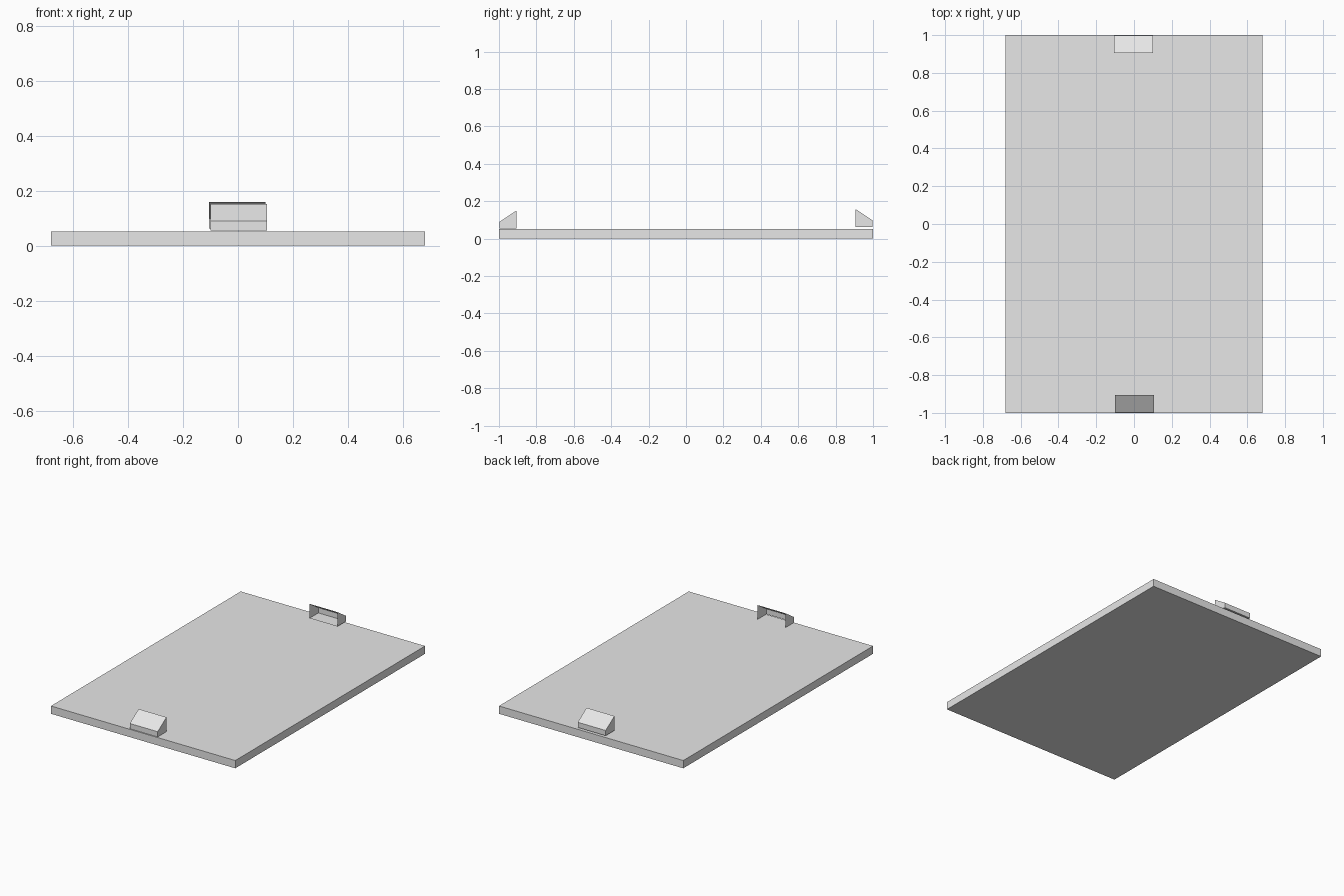
import bpy

if "Cube" in bpy.data.objects:
    bpy.data.objects.remove(bpy.data.objects["Cube"])

# Single flat colour
grey = bpy.data.materials.new("light_grey")
grey.diffuse_color = (0.8, 0.8, 0.8, 1)
grey.use_nodes = True
grey.node_tree.nodes["Principled BSDF"].inputs["Base Color"].default_value = grey.diffuse_color


def make_mesh(name, verts, faces):
    mesh = bpy.data.meshes.new(name)
    mesh.from_pydata(verts, [], faces)
    mesh.materials.append(grey)
    obj = bpy.data.objects.new(name, mesh)
    bpy.context.collection.objects.link(obj)
    return obj


# Flat rectangular board
bpy.ops.mesh.primitive_cube_add(size=1, location=(0, 0, 0.026))
board = bpy.context.object
board.name = "board"
board.scale = (1.36, 2.0, 0.052)
board.data.materials.append(grey)


def hood(name, side, x_mid, base, floor):
    """Thin-walled sloped hood at one end, open towards the board centre."""
    profile = [(0.905, base), (0.998, base),
               (0.998, base + 0.035), (0.905, base + 0.096)]
    # Left and right copies of the side profile
    verts = [(side * (x_mid + s * 0.103), side * y, z)
             for s in (-1, 1) for y, z in profile]
    # Two sides, outer wall, sloped top
    faces = [(0, 3, 2, 1), (4, 5, 6, 7), (1, 2, 6, 5), (2, 3, 7, 6)]
    if floor:
        faces.append((0, 1, 5, 4))
    return make_mesh(name, verts, faces)


hood("front_hood", -1, -0.003, 0.055, False)
hood("back_hood", 1, -0.003, 0.063, True)
